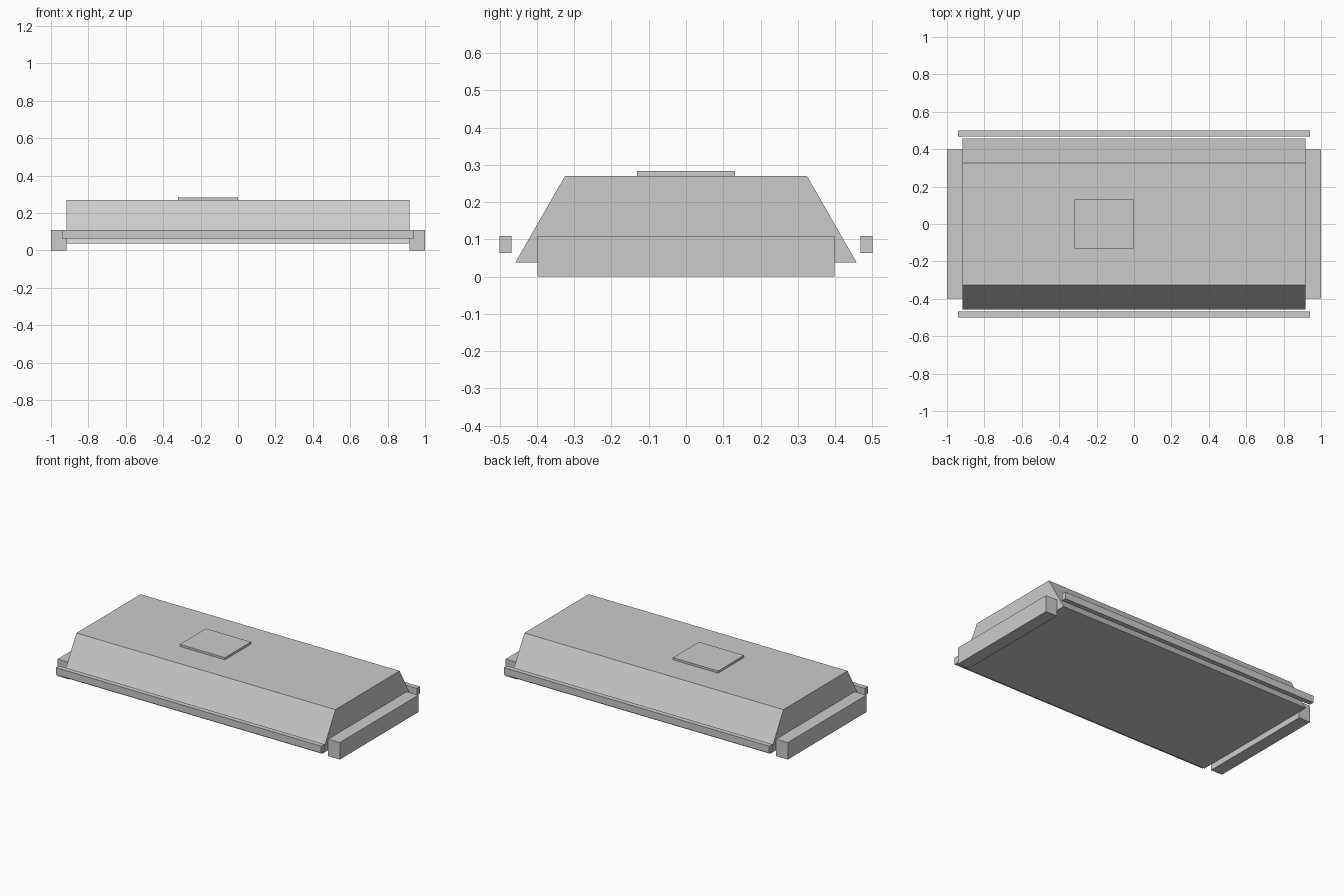
import bpy
import bmesh

old = bpy.data.objects.get("Cube")
if old:
    bpy.data.objects.remove(old, do_unlink=True)

# Single flat colour
grey = bpy.data.materials.new("light grey")
grey.use_nodes = True
colour = (0.6, 0.6, 0.6, 1)
grey.diffuse_color = colour
grey.node_tree.nodes["Principled BSDF"].inputs["Base Color"].default_value = colour


def extrude_along_x(name, profile, x0, x1):
    """Solid made by sweeping a (y, z) profile from x0 to x1."""
    bm = bmesh.new()
    base = bm.faces.new([bm.verts.new((x0, y, z)) for y, z in profile])
    cap = bmesh.ops.extrude_face_region(bm, geom=[base])["geom"]
    moved = [v for v in cap if isinstance(v, bmesh.types.BMVert)]
    bmesh.ops.translate(bm, verts=moved, vec=(x1 - x0, 0, 0))
    bmesh.ops.recalc_face_normals(bm, faces=bm.faces)
    mesh = bpy.data.meshes.new(name)
    bm.to_mesh(mesh)
    bm.free()
    mesh.materials.append(grey)
    obj = bpy.data.objects.new(name, mesh)
    bpy.context.collection.objects.link(obj)
    return obj


def box(name, x0, x1, y0, y1, z0, z1):
    return extrude_along_x(name, [(y0, z0), (y1, z0), (y1, z1), (y0, z1)], x0, x1)


# Main body with sloping front and back
extrude_along_x("body", [(-0.458, 0.038), (0.458, 0.038), (0.325, 0.27), (-0.325, 0.27)],
                -0.918, 0.918)

# Raised panel on the roof
box("roof_panel", -0.32, 0, -0.132, 0.132, 0.27, 0.284)

# Blocks along both ends
box("left_end_block", 0.918, 1, -0.398, 0.398, 0, 0.109)
box("right_end_block", -1, -0.918, -0.398, 0.398, 0, 0.109)

# Free-standing rails along front and back
box("front_rail", -0.94, 0.94, -0.5, -0.468, 0.064, 0.109)
box("back_rail", -0.94, 0.94, 0.468, 0.5, 0.064, 0.109)
